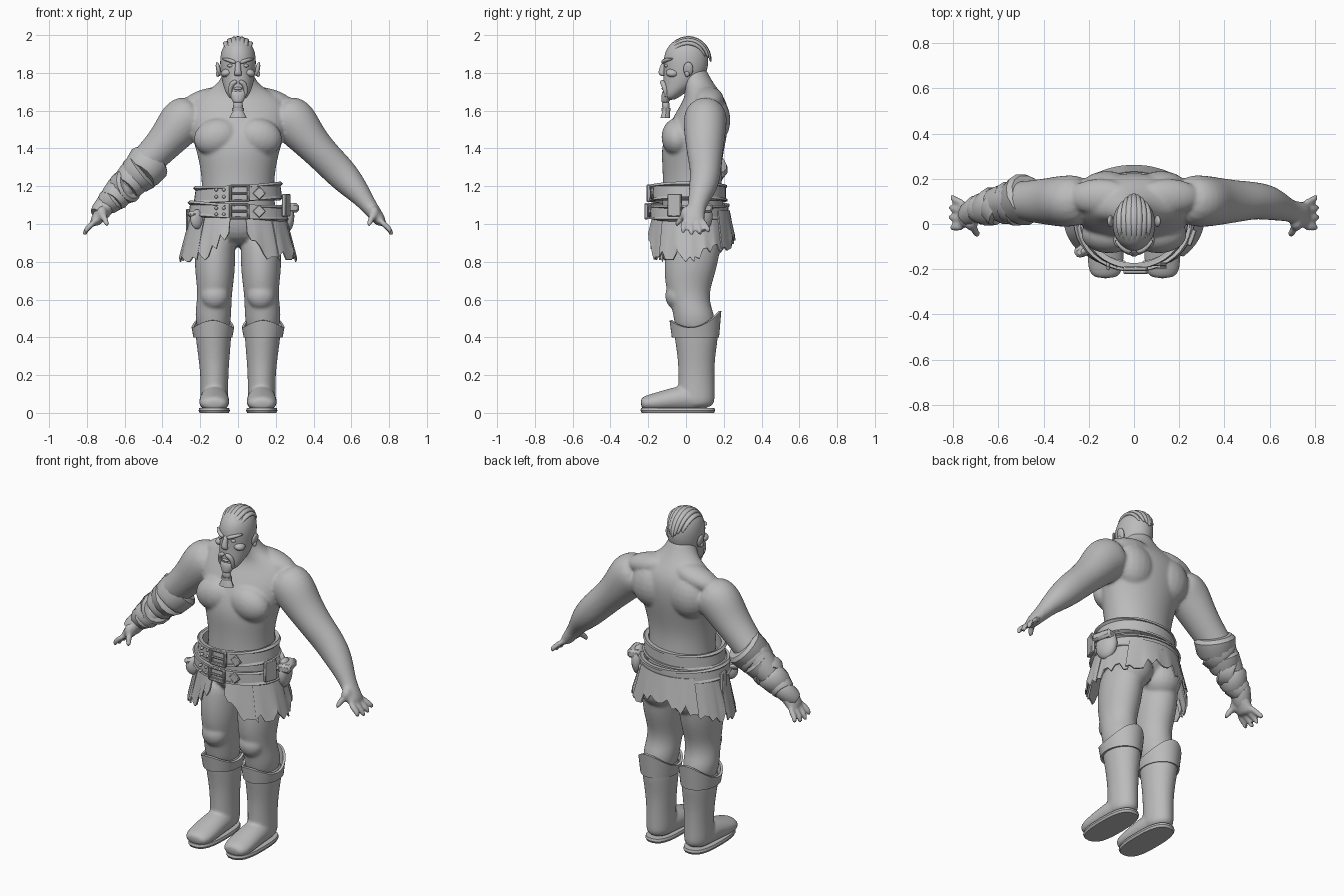
import bpy, bmesh, math, random
from mathutils import Vector, Matrix

random.seed(4)
start_cube = bpy.data.objects.get("Cube")
if start_cube:
    bpy.data.objects.remove(start_cube, do_unlink=True)

grey = bpy.data.materials.new("plain grey")
grey.use_nodes = True
grey.diffuse_color = (0.5, 0.5, 0.5, 1)
grey.node_tree.nodes["Principled BSDF"].inputs["Base Color"].default_value = (0.5, 0.5, 0.5, 1)
X, Y, Z = Vector((1, 0, 0)), Vector((0, 1, 0)), Vector((0, 0, 1))
parts = []


def finish(name, bm):
    bmesh.ops.recalc_face_normals(bm, faces=bm.faces)
    mesh = bpy.data.meshes.new(name)
    bm.to_mesh(mesh)
    bm.free()
    mesh.materials.append(grey)
    ob = bpy.data.objects.new(name, mesh)
    bpy.context.collection.objects.link(ob)
    parts.append(ob)
    return ob


def loft(name, rings, s=1, axis=None, ref=Y, n=14, power=2, subsurf=2):
    """Skin elliptical rings (x, y, z, radius_u, radius_v); s mirrors x."""
    bm = bmesh.new()
    pts = [Vector((s * r[0], r[1], r[2])) for r in rings]
    loops = []
    for i, r in enumerate(rings):
        d = axis or (pts[min(i + 1, len(pts) - 1)] - pts[max(i - 1, 0)]).normalized()
        u = ref.cross(d).normalized()
        v = d.cross(u)
        loop = []
        for k in range(n):
            a = math.tau * k / n
            c, w = math.cos(a), math.sin(a)
            c = math.copysign(abs(c) ** (2 / power), c)
            w = math.copysign(abs(w) ** (2 / power), w)
            loop.append(bm.verts.new(pts[i] + u * c * r[3] + v * w * r[4]))
        loops.append(loop)
    for p, q in zip(loops, loops[1:]):
        for k in range(n):
            bm.faces.new((p[k], p[(k + 1) % n], q[(k + 1) % n], q[k]))
    bm.faces.new(loops[0])
    bm.faces.new(loops[-1])
    ob = finish(name, bm)
    if subsurf:
        ob.modifiers.new("round", 'SUBSURF').levels = subsurf
    return ob


def ball(name, loc, size, s=1, turn=0, turn_axis='Y'):
    bm = bmesh.new()
    place = Matrix.Translation((s * loc[0], loc[1], loc[2])) @ Matrix.Rotation(s * turn, 4, turn_axis)
    bmesh.ops.create_uvsphere(bm, u_segments=20, v_segments=12, radius=1,
                              matrix=place @ Matrix.Diagonal((*size, 1)))
    return finish(name, bm)


def box(name, loc, size, turn=0, turn_axis='Z', bevel=0.004):
    bm = bmesh.new()
    bmesh.ops.create_cube(bm, size=1, matrix=Matrix.Translation(loc)
                          @ Matrix.Rotation(turn, 4, turn_axis) @ Matrix.Diagonal((*size, 1)))
    ob = finish(name, bm)
    ob.modifiers.new("edge", 'BEVEL').width = bevel
    return ob


def strip(name, centre, top, bottom, ztop, zbot, a0=-math.pi, a1=math.pi, n=40, thick=0.012, s=1):
    """Cloth or leather band around an oval; angle 0 faces the front."""
    bm = bmesh.new()
    rows = 5
    cols = []
    for k in range(n + 1):
        a = a0 + (a1 - a0) * k / n
        zt, zb = ztop(a), zbot(a)
        col = []
        for j in range(rows):
            t = j / (rows - 1)
            rx, ry = (top[i] + (bottom[i] - top[i]) * t for i in (0, 1))
            col.append(bm.verts.new((s * (centre[0] + rx * math.sin(a)),
                                     centre[1] - ry * math.cos(a), zt + (zb - zt) * t)))
        cols.append(col)
    for p, q in zip(cols, cols[1:]):
        for j in range(rows - 1):
            bm.faces.new((p[j], q[j], q[j + 1], p[j + 1]))
    bmesh.ops.remove_doubles(bm, verts=bm.verts, dist=0.0005)
    ob = finish(name, bm)
    mod = ob.modifiers.new("thickness", 'SOLIDIFY')
    mod.thickness, mod.offset = thick, 0
    return ob


def blend(name, obs, voxel=0.009, rounds=5):
    """Merge overlapping volumes into one smooth skin."""
    bpy.ops.object.select_all(action='DESELECT')
    for ob in obs:
        ob.select_set(True)
        if ob is not obs[0]:
            parts.remove(ob)
    bpy.context.view_layer.objects.active = obs[0]
    bpy.ops.object.convert(target='MESH')
    bpy.ops.object.join()
    obs[0].name = name
    mod = obs[0].modifiers.new("merge", 'REMESH')
    mod.mode, mod.voxel_size, mod.use_smooth_shade = 'VOXEL', voxel, True
    mod = obs[0].modifiers.new("soften", 'SMOOTH')
    mod.factor, mod.iterations = 0.5, rounds


# Body: torso, muscles, arms, hands and legs
body = [loft("torso", [(0, .05, .88, .17, .13), (0, .035, 1.02, .21, .17), (0, .035, 1.18, .19, .16),
                       (0, .03, 1.29, .2, .155), (0, .035, 1.4, .225, .17), (0, .06, 1.5, .26, .165),
                       (0, .09, 1.6, .28, .14), (0, .1, 1.67, .24, .105), (0, .075, 1.725, .12, .085),
                       (0, .04, 1.79, .08, .08), (0, .03, 1.84, .07, .07)], axis=Z, n=20)]
for s in (1, -1):
    body += [ball("pectoral", (.11, -.045, 1.46), (.125, .085, .1), s, .25),
             ball("shoulder_blade", (.12, .145, 1.55), (.125, .09, .13), s),
             ball("trapezius", (.15, .12, 1.66), (.15, .08, .06), s, .22),
             ball("buttock", (.1, .11, .93), (.11, .11, .11), s),
             ball("kneecap", (.122, -.045, .62), (.075, .065, .075), s),
             ball("thumb_base", (.72, .005, 1.055), (.03, .035, .04), s)]
    body.append(loft("arm", [(.2, .11, 1.6, .11, .11), (.3, .1, 1.55, .135, .12), (.36, .1, 1.46, .105, .11),
                             (.455, .1, 1.36, .09, .095), (.53, .105, 1.285, .09, .085),
                             (.6, .095, 1.21, .078, .08), (.66, .07, 1.14, .055, .06),
                             (.7, .055, 1.085, .043, .047), (.745, .04, 1.03, .035, .062),
                             (.765, .035, .995, .027, .058)], s))
    for i in range(4):
        y = -.012 + .034 * i
        reach = .012 * abs(i - 1.4)
        body.append(loft("finger", [(.75, y, 1.02, .019, .019), (.79, y * 1.15, .985, .018, .018),
                                    (.812 - reach / 2, y * 1.3, .955 + reach, .016, .016),
                                    (.816 - reach / 2, y * 1.35, .932 + reach, .012, .012)], s, n=8, subsurf=1))
    body.append(loft("thumb", [(.725, .005, 1.06, .022, .022), (.7, -.035, 1.02, .019, .019),
                               (.69, -.055, .985, .013, .013)], s, n=8, subsurf=1))
    body.append(loft("leg", [(.115, .05, .98, .1, .14), (.122, .035, .85, .112, .15), (.122, .02, .74, .108, .14),
                             (.122, .01, .65, .095, .118), (.128, .025, .57, .095, .105),
                             (.132, .045, .51, .1, .115), (.13, .05, .4, .08, .1)], s, axis=Z))
blend("body", body)

# Boots with turned cuffs and flat soles
for s, side in ((1, "left"), (-1, "right")):
    shaft = loft("shaft", [(.132, .05, .48, .1, .122), (.13, .055, .4, .098, .12), (.127, .055, .29, .084, .1),
                           (.125, .055, .18, .075, .098), (.125, .055, .09, .076, .1),
                           (.125, .055, .02, .074, .1)], s, axis=Z)
    foot = loft("foot", [(.125, .13, .06, .05, .06), (.125, .02, .08, .075, .075), (.125, -.07, .07, .065, .08),
                         (.126, -.16, .055, .052, .085), (.126, -.215, .05, .042, .075),
                         (.126, -.24, .045, .028, .05)], s, ref=X)
    blend(side + "_boot", [shaft, foot])
    loft(side + "_sole", [(.126, -.043, z, .083 + e, .198 + e) for z, e in ((0, -.006), (.012, 0), (.026, -.004))],
         s, axis=Z, n=24, power=2.7, subsurf=0)
    strip(side + "_boot_cuff", (.133, .05), (.106, .13), (.096, .118),
          lambda a: .485 - .025 * math.cos(a) + .03 * math.cos(2 * a), lambda a: .4, s=s, thick=.014)

# Head: skull, brows, eyes, nose, ears
loft("head", [(0, -.085, 1.655, .038, .03), (0, -.068, 1.69, .064, .056), (0, -.025, 1.74, .083, .098),
              (0, -.003, 1.8, .094, .117), (0, 0, 1.87, .099, .124), (0, .003, 1.93, .088, .11),
              (0, .005, 1.967, .058, .075), (0, .005, 1.985, .02, .03)], axis=Z, n=16)
loft("nose", [(0, -.105, 1.865, .016, .02), (0, -.122, 1.83, .014, .018), (0, -.132, 1.8, .021, .018),
              (0, -.122, 1.782, .022, .014)], axis=Z, n=10)
ball("lower_lip", (0, -.117, 1.717), (.024, .012, .008))
for s, side in ((1, "left"), (-1, "right")):
    loft(side + "_brow", [(.01, -.123, 1.853, .011, .014), (.045, -.115, 1.867, .012, .013),
                          (.085, -.068, 1.876, .006, .009)], s, n=10)
    ball(side + "_eye", (.04, -.104, 1.838), (.017, .01, .009), s)
    ball(side + "_cheek", (.06, -.072, 1.8), (.032, .035, .022), s, .3)
    ball(side + "_ear", (.104, .012, 1.82), (.012, .026, .038), s, .2)
    ball(side + "_ear_lobe", (.107, .006, 1.795), (.01, .013, .016), s)
    # Moustache hanging beside the mouth
    loft(side + "_moustache", [(.004, -.13, 1.757, .012, .012), (.033, -.12, 1.745, .016, .015),
                               (.045, -.108, 1.705, .013, .014), (.036, -.107, 1.67, .005, .006)], s, n=10)

# Beard with a bound braid and a flared end
loft("beard", [(0, -.085, 1.715, .052, .036), (0, -.098, 1.685, .05, .034), (0, -.108, 1.655, .032, .024),
               (0, -.11, 1.64, .026, .02)], axis=Z, n=12)
loft("braid", [(0, -.108, 1.655, .025, .02), (0, -.107, 1.625, .028, .022), (0, -.105, 1.6, .027, .02)],
     axis=Z, n=10, subsurf=1)
loft("braid_band", [(0, -.106, 1.615, .031, .025), (0, -.105, 1.597, .031, .025)], axis=Z, n=10, subsurf=0)
loft("braid_tip", [(0, -.105, 1.6, .026, .02), (0, -.108, 1.575, .04, .025), (0, -.11, 1.56, .046, .026)],
     axis=Z, n=10, subsurf=0)

# Swept back hair strands over a shaved head
for i in range(-3, 4):
    x = .021 * i
    drop = math.sqrt(1 - (x / .1) ** 2)
    path = []
    for k in range(8):
        t = .5 + (math.pi - .45 - .1 * abs(i)) * k / 7
        wide = .35 + .65 * math.sin(math.pi * (k + .6) / 8.2)
        path.append((x * (.55 + .45 * math.sin(t)), .01 - .122 * drop * math.cos(t),
                     1.86 + .127 * drop * math.sin(t), .013 * wide, .019 * wide))
    loft("hair_strand", path, ref=X, n=8, subsurf=1)

# Wrapped bandage on the right forearm
for i in range(7):
    t = i / 6
    p = Vector((-.49 - .22 * t, .105 - .045 * t, 1.3 - .21 * t))
    r = .108 - .054 * t + random.uniform(-.004, .006)
    tilt = random.uniform(-.02, .02) + (.022 if i % 2 else -.018)
    d = Vector((-.04, tilt, -.035 + tilt / 2))
    loft("arm_wrap", [(*(p - d * .75), r * .9, r * .9), (*(p - d * .5), r * 1.08, r * 1.06),
                      (*(p + d * .5), r, r), (*(p + d * .8), r * .86, r * .86)], n=14, subsurf=0)

# Torn skirt, open at the front
def hem(a):
    a = abs(a)
    z = .8 + .1 * max(0, (a - 1.7) / 1.4) + max(0, .55 - a) * .36
    return z + random.choice((0, .01, .025, .055))

for s, side in ((1, "left"), (-1, "right")):
    for k, (a0, a1) in enumerate(((.16, .85), (.78, 1.65), (1.6, 2.4), (2.35, math.pi))):
        e = .008 * (k % 2)
        strip(side + "_skirt_panel", (0, .025), (.235 + e, .195 + e), (.3 + e, .225 + e), lambda a: 1.07,
              hem, a0, a1, 9, .008, s)

# Two belts with their rims
belts = (("upper", 1.12, 1.205, .214, .192, .012), ("lower", 1.03, 1.105, .243, .205, -.012))
for name, z0, z1, rx, ry, tilt in belts:
    for label, lo, hi, e, thick in (("belt", z0, z1, 0, .018), ("belt_rim", z1 - .012, z1, .004, .022),
                                    ("belt_edge", z0, z0 + .012, .006, .022)):
        strip(name + "_" + label, (0, .01), (rx + e, ry + e), (rx + .012 + e, ry + e),
              lambda a: hi + tilt * math.sin(a), lambda a: lo + tilt * math.sin(a), thick=thick)
    # Buckle frame, prong, studs and strap tip
    z, y, h = (z0 + z1) / 2, -ry - .006, z1 - z0
    for x in (-.04, .055):
        box(name + "_buckle_side", (x, y, z), (.014, .02, h * 1.05))
    for e in (-.48, .48):
        box(name + "_buckle_bar", (.0075, y, z + e * h), (.1, .02, .013))
    box(name + "_buckle_prong", (.01, y - .004, z), (.085, .012, .011))
    box(name + "_strap_tip", (.112, y + .02, z), (.05, .014, .05), math.pi / 4, 'Y')
    for x in (-.115, -.075):
        for e in (-.22, .22):
            ball(name + "_stud", (x, y + .02, z + e * h), (.009, .014, .009))

# Hip pouches and hanging strap
for name, loc, turn, size in (("left_pouch", (.258, .075, 1.04), .25, 1), ("front_pouch", (-.215, -.115, 1.025), -.95, .62)):
    x, y, z = loc
    ball(name, loc, (.038 * size, .068 * size, .085 * size), 1, turn, 'Z')
    box(name + "_flap", (x * 1.06, y, z + .045 * size), (.075 * size, .12 * size, .05 * size), turn, 'Z', .012)
box("left_hip_plate", (.255, -.06, 1.1), (.022, .075, .12), -.35)
box("right_hip_strap", (-.262, .02, 1.0), (.02, .05, .16), .15)

# Smooth shading with sharp edges kept
bpy.ops.object.select_all(action='DESELECT')
for ob in parts:
    ob.select_set(True)
bpy.context.view_layer.objects.active = parts[0]
bpy.ops.object.convert(target='MESH')
bpy.ops.object.shade_smooth_by_angle(angle=math.radians(42))
